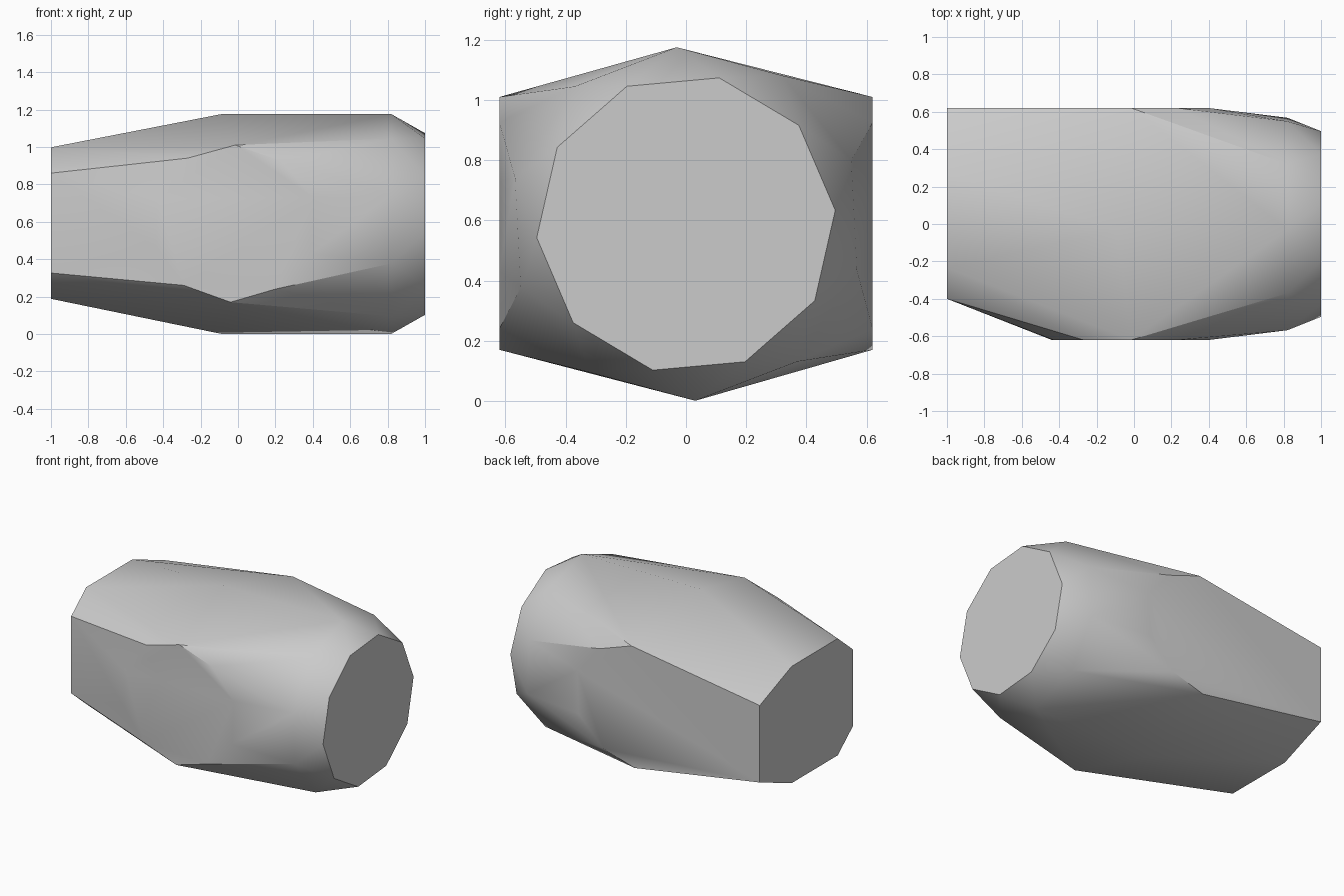
import bpy, bmesh
from math import radians, sin, cos

cube = bpy.data.objects.get("Cube")
if cube:
    bpy.data.objects.remove(cube, do_unlink=True)

MID = 0.588  # height of the long axis


def ring(x, radius, start, sides=10):
    """Points of a regular polygon standing across the long axis."""
    angles = [radians(start + 360 * i / sides) for i in range(sides)]
    return [(x, radius * cos(a), MID + radius * sin(a)) for a in angles]


# Main barrel, with its chamfered end
points = ring(-0.09, 0.588, 93) + ring(0.82, 0.588, 93) + ring(1.0, 0.498, 5.2)

# Flat round pads on both sides
pad = [(-0.27, 0.94), (-0.015, 1.01), (0.23, 0.925), (0.40, 0.73), (0.39, 0.43),
       (0.20, 0.24), (-0.04, 0.17), (-0.29, 0.26), (-0.44, 0.46), (-0.43, 0.72)]
for side in (-0.62, 0.62):
    points += [(x, side, z) for x, z in pad]

# Eight-sided narrow end, mirrored top to bottom
for y, rise in ((0.62, 0.267), (0.27, 0.405), (-0.235, 0.405), (-0.40, 0.267)):
    points += [(-1.0, y, MID + 0.005 + s * rise) for s in (-1, 1)]

# Tight skin around all the sections
bm = bmesh.new()
for p in points:
    bm.verts.new(p)
hull = bmesh.ops.convex_hull(bm, input=bm.verts[:])
loose = [v for v in bm.verts if not v.link_faces]
bmesh.ops.delete(bm, geom=loose, context='VERTS')
bmesh.ops.dissolve_limit(bm, angle_limit=radians(0.5), verts=bm.verts[:], edges=bm.edges[:])
bmesh.ops.recalc_face_normals(bm, faces=bm.faces[:])
mesh = bpy.data.meshes.new("faceted_body")
bm.to_mesh(mesh)
bm.free()
body = bpy.data.objects.new("faceted_body", mesh)
bpy.context.collection.objects.link(body)

# Plain grey
grey = bpy.data.materials.new("light grey")
grey.use_nodes = True
colour = (0.6, 0.6, 0.6, 1.0)
grey.diffuse_color = colour
for node in grey.node_tree.nodes:
    if node.type == 'BSDF_PRINCIPLED':
        node.inputs["Base Color"].default_value = colour
mesh.materials.append(grey)

# Soft shading over shallow facets, crisp rims
bpy.ops.object.select_all(action='DESELECT')
body.select_set(True)
bpy.context.view_layer.objects.active = body
bpy.ops.object.shade_smooth_by_angle(angle=radians(30))
